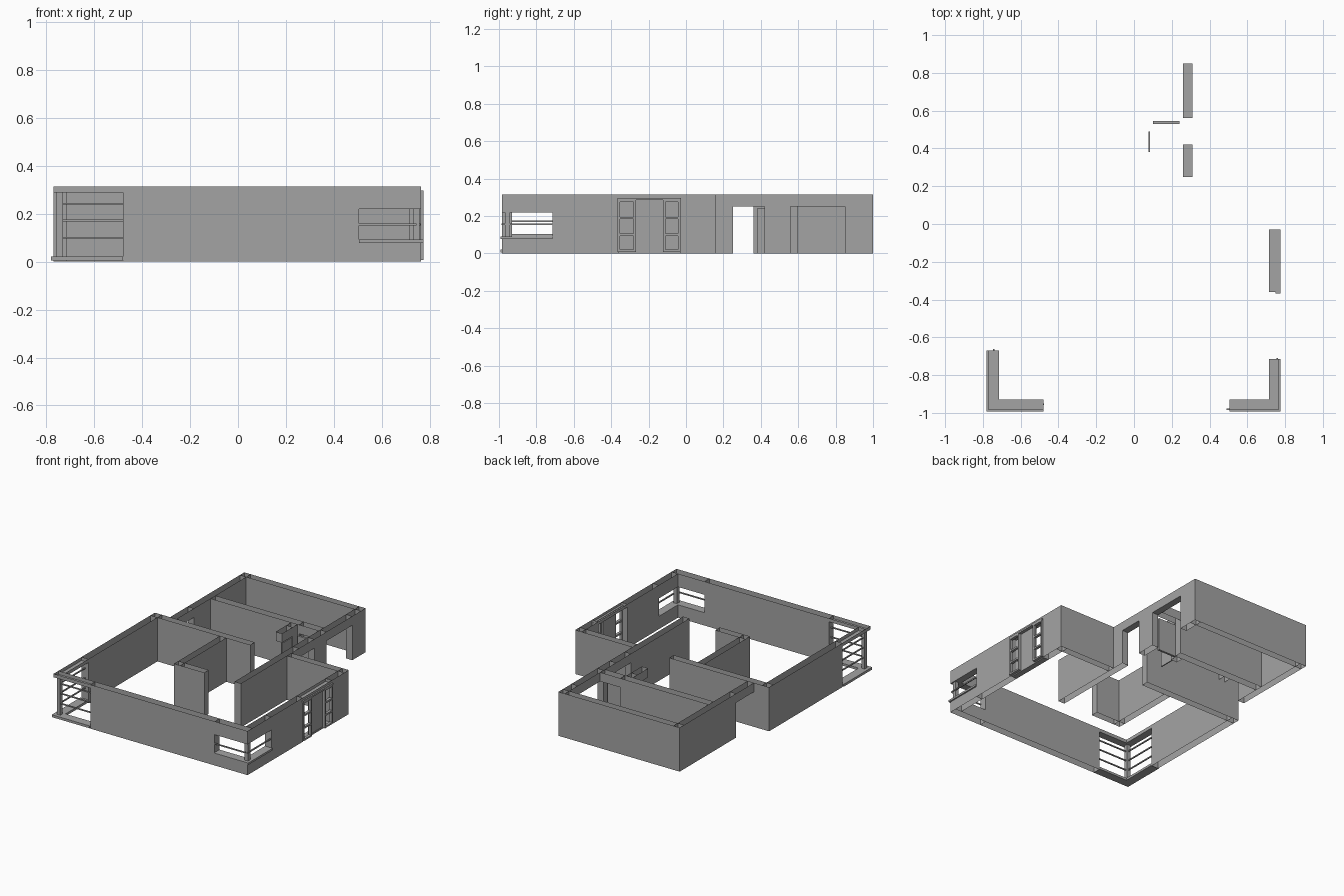
import bpy

if "Cube" in bpy.data.objects:
    bpy.data.objects.remove(bpy.data.objects["Cube"])

def mat(name, v):
    m = bpy.data.materials.new(name)
    m.diffuse_color = (v, v, v, 1)
    m.use_nodes = True
    m.node_tree.nodes["Principled BSDF"].inputs["Base Color"].default_value = m.diffuse_color
    return m

GREY = mat("plain_grey", 0.37)
H = 0.315      # wall height
DOOR = 0.25    # doorway height
FACES = {'l': (0, 4, 7, 3), 'r': (1, 2, 6, 5), 'f': (0, 1, 5, 4),
         'k': (2, 3, 7, 6), 'b': (0, 3, 2, 1), 't': (4, 5, 6, 7)}


def box(name, x0, x1, y0, y1, z0=0.0, z1=H, sides='lrfkbt'):
    """Box with only the listed sides (left, right, front, bacK, bottom, top)."""
    v = [(x, y, z) for z in (z0, z1)
         for x, y in ((x0, y0), (x1, y0), (x1, y1), (x0, y1))]
    me = bpy.data.meshes.new(name)
    me.from_pydata(v, [], [FACES[s] for s in sides])
    me.materials.append(GREY)
    ob = bpy.data.objects.new(name, me)
    bpy.context.collection.objects.link(ob)
    return ob


# outer walls of the main block (open shells, no top or bottom caps)
XL, XLI, XR, XRI = -0.77, -0.715, 0.765, 0.715
YF, YFI = -0.985, -0.93
box("front_wall", -0.48, 0.505, YF, YFI, sides='lrfk')
box("left_wall", XL, XLI, -0.67, 0.16, sides='lrf')
box("right_wall_front", XRI, XR, -0.715, -0.36, sides='lrfk')
box("right_wall_back", XRI, XR, -0.03, 0.16, sides='lrf')
box("back_wall_left", XL, 0.02, 0.11, 0.16, sides='fkr')
box("back_wall_right", 0.31, XR, 0.11, 0.16, sides='fk')

# tall corner window at front left
box("tall_window_head_front", XL, -0.48, YF, YFI, 0.29, H, 'fkb')
box("tall_window_head_side", XL, XLI, YFI, -0.67, 0.29, H, 'lrb')
box("tall_window_head_corner", XL, XLI, YF, YFI, 0.29, H, 'l')
box("tall_window_sill_front", -0.78, -0.48, -0.992, YFI, 0.005, 0.022)
box("tall_window_sill_side", -0.78, XLI, YFI, -0.67, 0.005, 0.022)
box("tall_window_post", -0.757, -0.73, -0.968, -0.94, 0.02, 0.29)
for z in (0.10, 0.172, 0.242):
    box("tall_window_bar_front", -0.743, -0.477, -0.959, -0.951, z - .004, z + .004)
    box("tall_window_bar_side", -0.747, -0.739, -0.955, -0.662, z - .004, z + .004)

# low corner window at front right
for z0, z1, cap in ((0, 0.08, 't'), (0.22, H, 'b')):
    box("low_window_wall_front", 0.505, XR, YF, YFI, z0, z1, 'fk' + cap)
    box("low_window_wall_side", XRI, XR, YFI, -0.715, z0, z1, 'lr' + cap)
    box("low_window_wall_corner", XRI, XR, YF, YFI, z0, z1, 'r')
box("low_window_sill_front", 0.505, 0.775, -0.992, YFI, 0.078, 0.092)
box("low_window_sill_side", XRI, 0.775, YFI, -0.715, 0.078, 0.092)
box("low_window_post", 0.73, 0.757, -0.968, -0.94, 0.09, 0.22)
box("low_window_bar_front", 0.49, 0.745, -0.986, -0.978, 0.151, 0.159)
box("low_window_bar_side", 0.755, 0.763, -0.98, -0.71, 0.151, 0.159)

# balcony door in the right wall: middle leaf with a paned frame each side
box("balcony_head", XRI, XR, -0.36, -0.03, 0.293, H, 'lrb')
box("balcony_threshold", XRI, 0.755, -0.36, -0.03, 0.0, 0.012)
box("balcony_leaf", 0.742, 0.752, -0.27, -0.12, 0.01, 0.293)
box("balcony_top_rail", 0.75, 0.775, -0.367, -0.028, 0.285, 0.297)
for y0, y1 in ((-0.365, -0.268), (-0.122, -0.03)):
    for y in (y0, y1 - 0.012):
        box("balcony_stile", 0.755, 0.775, y, y + 0.012, 0.008, 0.29)
    for z in (0.008, 0.094, 0.183, 0.276):
        box("balcony_rail", 0.755, 0.775, y0, y1, z, z + 0.012)

# rear block
box("rear_wall", -0.65, 0.31, 0.95, 1.0, sides='fk')
box("rear_left_wall", -0.65, -0.60, 0.36, 1.0, sides='lrf')
box("rear_left_lintel", -0.65, -0.60, 0.16, 0.36, DOOR, H, 'lr')
box("rear_right_wall_middle", 0.26, 0.31, 0.42, 0.56, sides='lrfk')
box("rear_right_wall_end", 0.26, 0.31, 0.85, 1.0, sides='lrf')
for y0, y1 in ((0.25, 0.42), (0.56, 0.85)):
    box("rear_right_lintel", 0.26, 0.31, y0, y1, DOOR, H, 'lrb')

# inner partitions
box("long_partition", 0.26, 0.31, -0.41, 0.25, sides='lrfk')
box("short_partition", -0.22, -0.17, -0.41, 0.11, sides='lrf')
box("short_partition_return", -0.22, 0.02, -0.41, -0.36, sides='frk')
box("rear_partition", -0.60, 0.10, 0.545, 0.60, sides='fkr')
box("rear_partition_lintel", 0.10, 0.26, 0.545, 0.60, DOOR, H, 'fk')
box("corridor_pier", 0.04, 0.09, 0.49, 0.545, sides='lrf')
box("corridor_lintel", 0.04, 0.09, 0.37, 0.49, DOOR, H, 'lrf')

# inner doors
box("corridor_door", 0.076, 0.084, 0.38, 0.49, 0.0, 0.24)
box("room_door", 0.10, 0.24, 0.53, 0.545, 0.0, 0.24)
